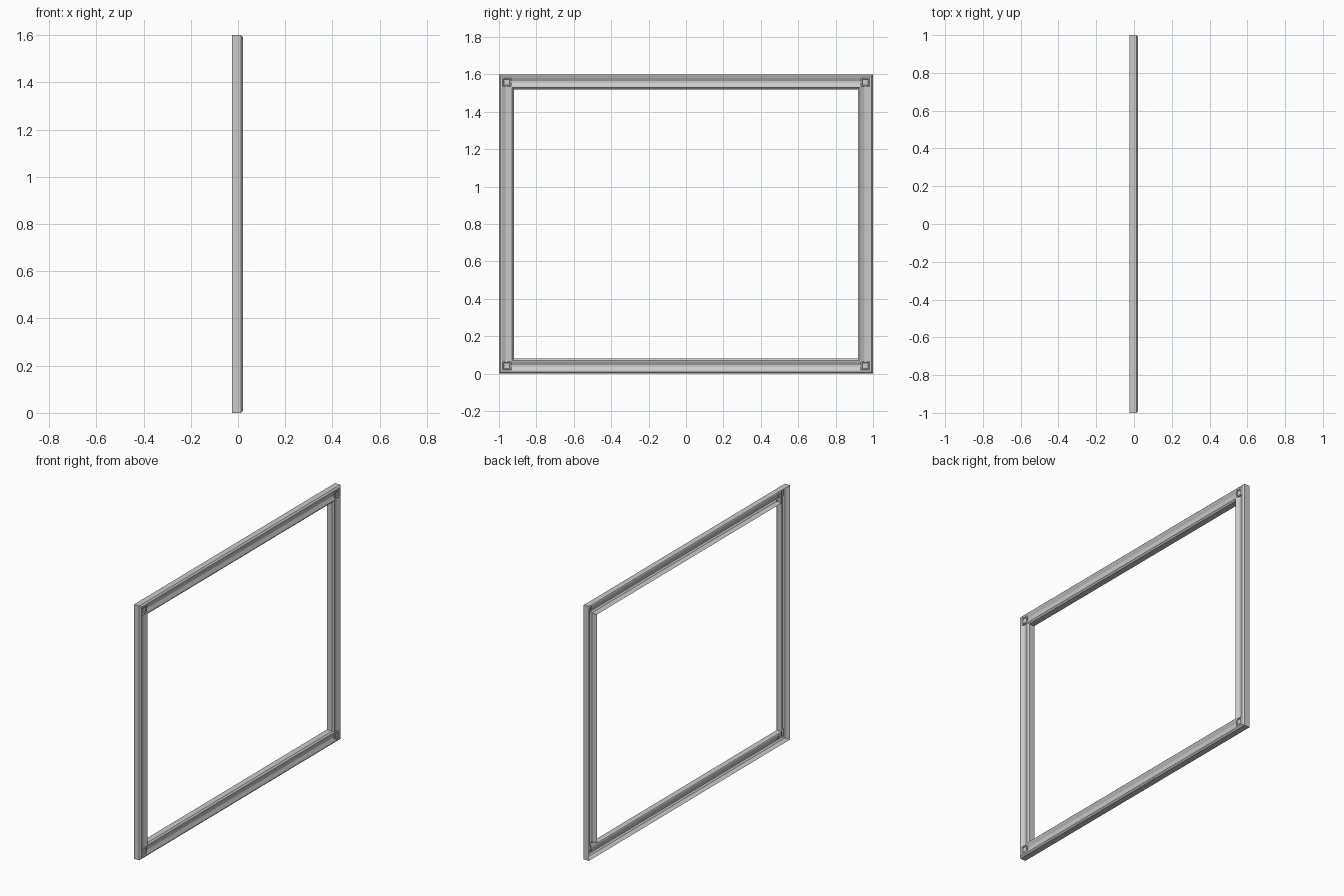
import bpy, bmesh

if "Cube" in bpy.data.objects:
    bpy.data.objects.remove(bpy.data.objects["Cube"])

W, H = 1.0, 1.6  # half width, height

def make(name, verts, faces):
    me = bpy.data.meshes.new(name)
    me.from_pydata(verts, [], faces)
    me.update()
    ob = bpy.data.objects.new(name, me)
    bpy.context.collection.objects.link(ob)
    bm = bmesh.new()
    bm.from_mesh(me)
    bmesh.ops.recalc_face_normals(bm, faces=bm.faces)
    bm.to_mesh(me)
    bm.free()
    return ob

def loop(d, x):
    return [(x, -W + d, d), (x, W - d, d), (x, W - d, H - d), (x, -W + d, H - d)]

# Moulding section (distance in from outer edge, depth), open at the back
profile = [(0, -.025), (0, .012), (.009, .021), (.016, .021), (.035, .011),
           (.045, .011), (.064, .021), (.071, .021), (.08, .012), (.08, -.025)]
verts, faces = [], []
for d, x in profile:
    verts += loop(d, x)
for i in range(len(profile) - 1):
    for k in range(4):
        a, b = i * 4 + k, i * 4 + (k + 1) % 4
        faces.append((a, b, b + 4, a + 4))
frame = make("moulded_frame", verts, faces)
bm = bmesh.new()
bm.from_mesh(frame.data)
# Outer walls face away from the frame
if sum(f.normal.x * f.calc_area() for f in bm.faces) < 0:
    bmesh.ops.reverse_faces(bm, faces=bm.faces)
bm.to_mesh(frame.data)
bm.free()

# Square corner blocks with a sunken centre
def corner_block(name, cy, cz):
    rings = [(.024, .009), (.024, .019), (.021, .021), (.017, .021), (.014, .016)]
    v, f = [], []
    for r, x in rings:
        v += [(x, cy - r, cz - r), (x, cy + r, cz - r), (x, cy + r, cz + r), (x, cy - r, cz + r)]
    for i in range(len(rings) - 1):
        for k in range(4):
            a, b = i * 4 + k, i * 4 + (k + 1) % 4
            f.append((a, b, b + 4, a + 4))
    n = len(v)
    f.append((n - 4, n - 3, n - 2, n - 1))
    make(name, v, f)

for sy, side in ((-1, "left"), (1, "right")):
    for z, lev in ((.042, "lower"), (H - .042, "upper")):
        corner_block(f"corner_block_{lev}_{side}", sy * .958, z)
